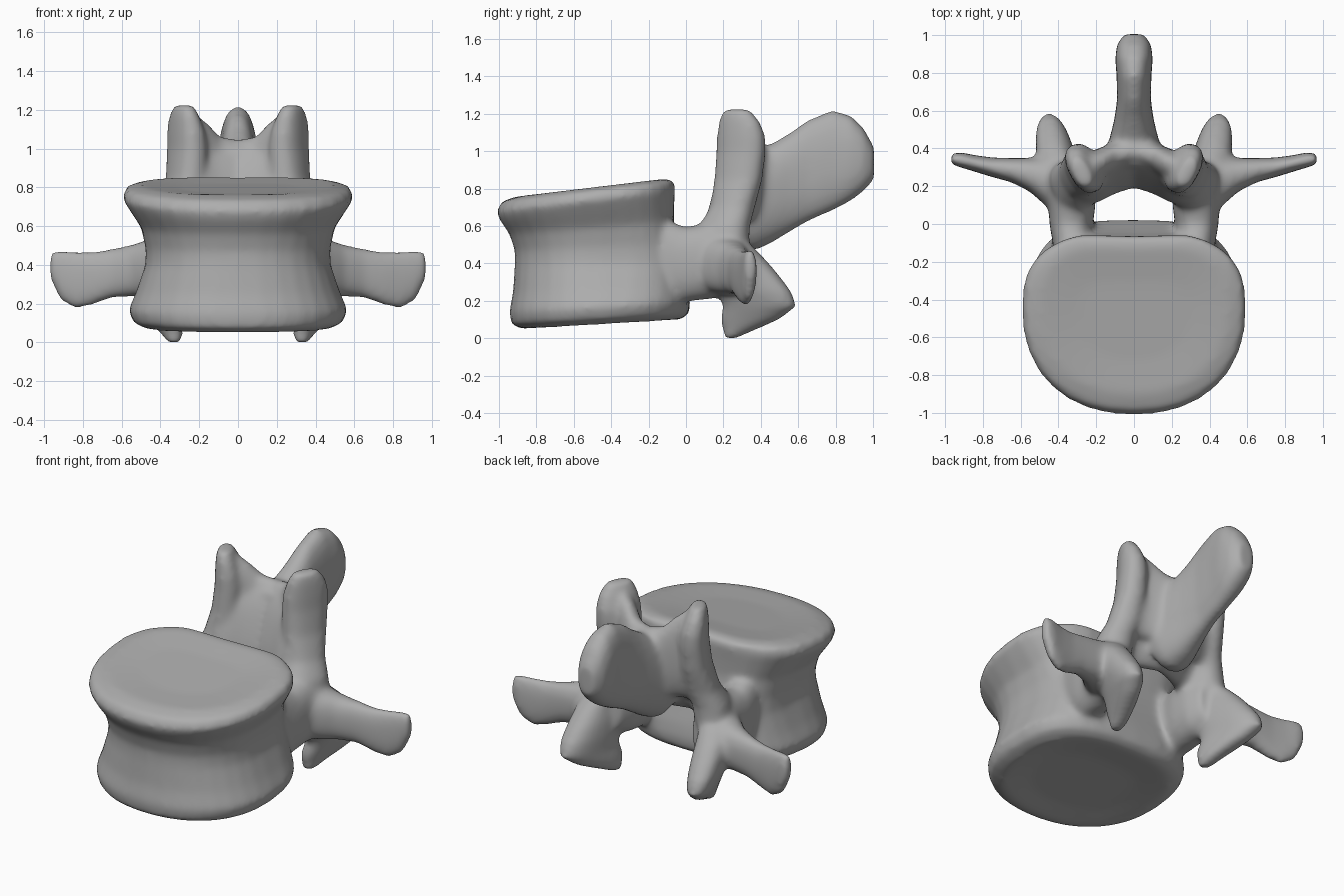
import bpy, bmesh, math

cube = bpy.data.objects.get("Cube")
if cube:
    bpy.data.objects.remove(cube)

bm = bmesh.new()
SEG = 32


def spow(value, power):
    return math.copysign(abs(value) ** power, value)


def skin(rings):
    """Bridge equal rings of points into one closed solid."""
    loops = [[bm.verts.new(p) for p in ring] for ring in rings]
    for a, b in zip(loops, loops[1:]):
        for i in range(SEG):
            j = (i + 1) % SEG
            bm.faces.new((a[i], a[j], b[j], b[i]))
    bm.faces.new(loops[0][::-1])
    bm.faces.new(loops[-1])


def loft(axis, rows, angle=0, side=1, round_exp=0.85):
    """Rows: position on axis, then the other two centre coordinates and radii."""
    ca, sa = math.cos(math.radians(angle)), math.sin(math.radians(angle))
    others = [k for k in range(3) if k != axis]
    rings = []
    for pos, a, b, ra, rb in rows:
        ring = []
        for i in range(SEG):
            t = math.tau * i / SEG
            u = ra * spow(math.cos(t), round_exp)
            v = rb * spow(math.sin(t), round_exp)
            p = [0, 0, 0]
            p[axis] = pos
            p[others[0]] = a + u * ca - v * sa
            p[others[1]] = b + u * sa + v * ca
            p[0] *= side
            ring.append(p)
        rings.append(ring)
    skin(rings)


# Vertebral body: half width, front y, back y, height, tilt
body = [
    (.30, -.72, -.22, .093, .06), (.47, -.87, -.03, .07, .06),
    (.54, -.935, .02, .10, .06), (.565, -.945, .03, .165, .05),
    (.525, -.925, .02, .26, .03), (.478, -.915, -.01, .40, 0),
    (.475, -.915, -.03, .48, .03), (.50, -.945, -.045, .59, .07),
    (.56, -.995, -.04, .68, .10), (.598, -1.015, -.035, .74, .12),
    (.578, -.985, -.035, .79, .12), (.50, -.90, -.09, .808, .12),
    (.30, -.72, -.27, .795, .12),
]
rings = []
for hw, front, back, z, tilt in body:
    mid, ring = -.45, []
    waist = max(0, 1 - abs(z - .43) / .3)
    for i in range(SEG):
        t = math.tau * i / SEG
        s = math.sin(t)
        # squarer back corners at the waist, where the pedicles leave
        power = .9 if s < 0 else .74 - .2 * waist
        x = hw * spow(math.cos(t), power)
        y = mid + (mid - front if s < 0 else back - mid) * spow(s, power)
        # shallow hollow along the back wall, fading downward
        if s > 0:
            y -= .04 * z * max(0, 1 - (x / .3) ** 2) * s
        ring.append((x, y, z + tilt * (y + .5)))
    rings.append(ring)
skin(rings)

# Paired parts
for side in (1, -1):
    # Pedicle
    loft(1, [(-.30, .28, .42, .06, .16), (-.13, .325, .42, .10, .22),
             (.0, .333, .395, .115, .20), (.10, .328, .41, .125, .203),
             (.20, .335, .42, .13, .20), (.30, .35, .40, .10, .14)], side=side)
    # Transverse process
    loft(0, [(.30, .16, .40, .11, .16), (.45, .215, .385, .135, .15),
             (.55, .26, .37, .09, .133), (.65, .285, .357, .064, .127),
             (.75, .30, .33, .052, .138), (.84, .32, .32, .044, .15),
             (.92, .34, .35, .04, .13), (.972, .345, .40, .03, .065)], side=side)
    # Upper articular process
    loft(2, [(.48, .34, .20, .14, .11), (.60, .32, .205, .14, .11),
             (.70, .29, .25, .12, .10), (.85, .268, .28, .135, .09),
             (1.0, .263, .295, .14, .085), (1.08, .267, .295, .138, .08),
             (1.16, .277, .285, .118, .062), (1.225, .28, .27, .075, .042)],
         angle=63, side=side)
    # Web joining the upper process to the midline
    loft(0, [(-.02, .39, .82, .07, .225), (.09, .365, .84, .085, .22),
             (.15, .33, .875, .085, .25), (.21, .30, .90, .09, .275),
             (.27, .28, .90, .10, .28)], side=side)
    # Lower articular process
    loft(2, [(.0, .33, .235, .035, .035), (.04, .34, .28, .085, .05),
             (.10, .37, .34, .165, .065), (.17, .405, .395, .205, .08),
             (.25, .41, .37, .20, .095), (.34, .405, .32, .18, .10),
             (.42, .40, .27, .16, .10), (.50, .38, .22, .13, .10)],
         angle=73, side=side)
    # Half of the lamina, behind the canal
    loft(0, [(-.02, .315, .77, .27, .08), (.10, .28, .765, .27, .085),
             (.18, .24, .75, .26, .09), (.25, .22, .73, .25, .09),
             (.32, .22, .70, .20, .07)], angle=73, side=side)

# Spinous process
loft(1, [(.30, 0, .74, .16, .26), (.37, 0, .75, .155, .28),
         (.45, 0, .77, .13, .265), (.55, 0, .83, .105, .265),
         (.65, 0, .895, .09, .272), (.78, 0, .95, .092, .27),
         (.88, 0, .963, .10, .23), (.95, 0, .955, .09, .17),
         (1.005, 0, .935, .055, .09)])

bmesh.ops.recalc_face_normals(bm, faces=bm.faces)
mesh = bpy.data.meshes.new("vertebra")
bm.to_mesh(mesh)
bm.free()
bone = bpy.data.objects.new("vertebra", mesh)
bpy.context.collection.objects.link(bone)

# Fuse the parts and soften the joins
remesh = bone.modifiers.new("fuse", 'REMESH')
remesh.mode = 'VOXEL'
remesh.voxel_size = .015
remesh.use_smooth_shade = True
smooth = bone.modifiers.new("soften", 'SMOOTH')
smooth.factor = .5
smooth.iterations = 20
graph = bpy.context.evaluated_depsgraph_get()
fused = bpy.data.meshes.new_from_object(bone.evaluated_get(graph))
bone.modifiers.clear()
bone.data = fused
bpy.data.meshes.remove(mesh)
fused.name = "vertebra"

# Plain grey bone
grey = bpy.data.materials.new("bone grey")
grey.use_nodes = True
colour = (.42, .42, .42, 1)
grey.diffuse_color = colour
shader = grey.node_tree.nodes["Principled BSDF"]
shader.inputs["Base Color"].default_value = colour
shader.inputs["Roughness"].default_value = .6
fused.materials.clear()
fused.materials.append(grey)
